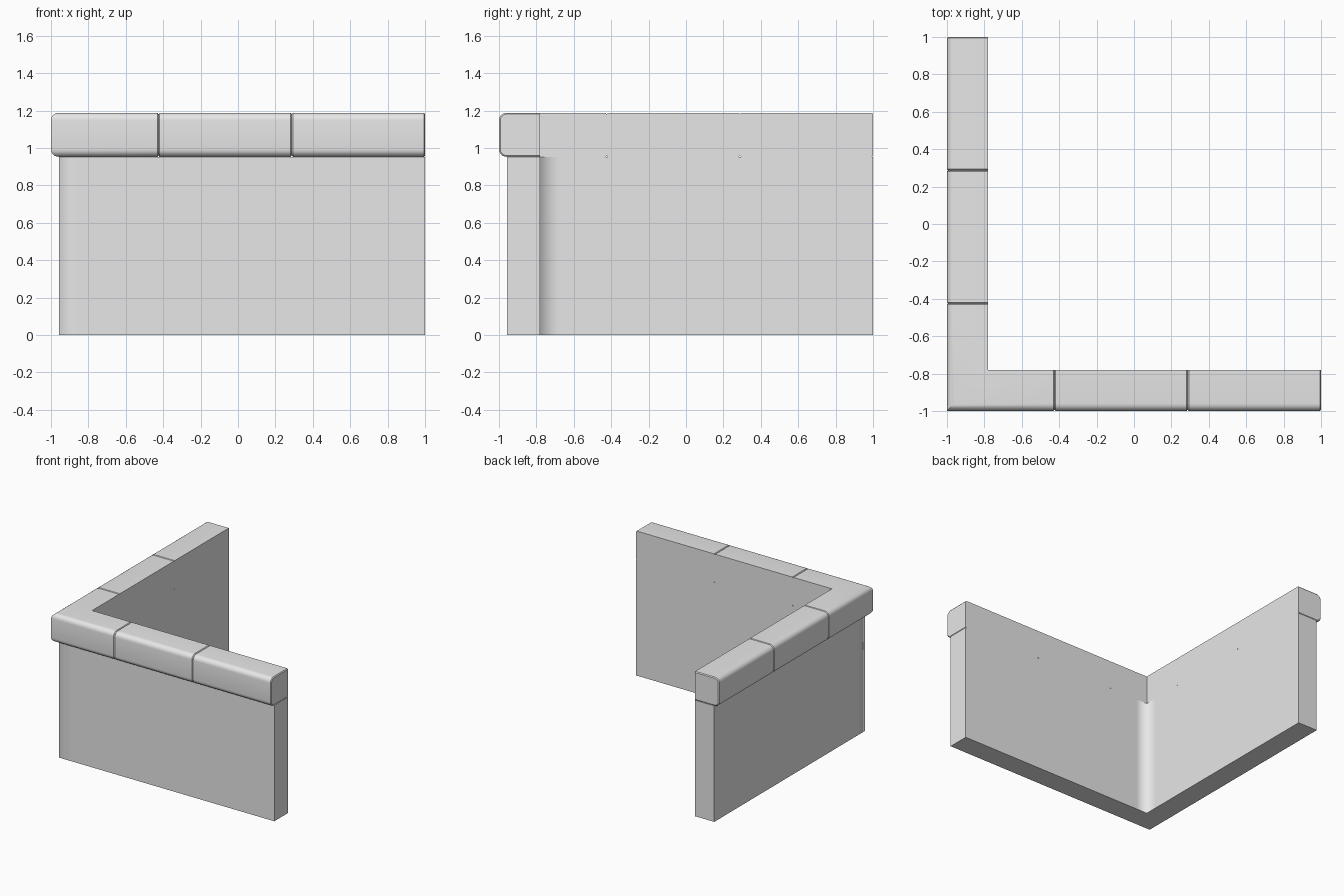
import bpy, bmesh, math
from mathutils import Vector

cube = bpy.data.objects.get("Cube")
if cube:
    bpy.data.objects.remove(cube, do_unlink=True)

stone = bpy.data.materials.new("grey_stone")
stone.use_nodes = True
GREY = (0.8, 0.8, 0.8, 1)
stone.diffuse_color = GREY
stone.node_tree.nodes["Principled BSDF"].inputs["Base Color"].default_value = GREY

INNER = -0.78      # inside face of both arms
WALL_T = 0.177     # wall thickness
CAP_T = 0.22       # coping thickness
WALL_H, TOP = 0.953, 1.188
CHAMFER = 0.007


def on_back_arm(y, slant=0):
    return lambda u: (INNER - u, y - u * slant)


def on_front_arm(x, slant=0):
    return lambda u: (x - u * slant, INNER - u)


def corner(u):
    return (INNER - u, INNER - u)


def cap_profile(inset=0):
    """Section as (outward, height): flush inside, rounded outside."""
    r, out = 0.04 - inset, CAP_T - inset
    low, high = WALL_H + inset, TOP - inset
    pts = [(0, low)]
    for cz, start in ((low + r, -90), (high - r, 0)):
        for i in range(7):
            a = math.radians(start + i * 15)
            pts.append((out - r + r * math.cos(a), cz + r * math.sin(a)))
    return pts + [(0, high)]


def sweep(name, sections, soft_corner=False):
    """Skin a run of (station, profile) sections and close both ends."""
    bm = bmesh.new()
    rings = [[bm.verts.new((*station(u), z)) for u, z in profile]
             for station, profile in sections]
    for a, b in zip(rings, rings[1:]):
        n = len(a)
        for i in range(n):
            j = (i + 1) % n
            bm.faces.new((a[i], a[j], b[j], b[i]))
    bm.faces.new(rings[0])
    bm.faces.new(rings[-1])
    bmesh.ops.recalc_face_normals(bm, faces=bm.faces)
    for f in bm.faces:
        f.smooth = True
    for e in bm.edges:
        x, y, _ = e.verts[0].co
        span = e.verts[1].co - e.verts[0].co
        upright = abs(span.z) > 0.5 and abs(x - y) < 0.001
        if e.calc_face_angle(0) > math.radians(30):
            e.smooth = soft_corner and upright
    mesh = bpy.data.meshes.new(name)
    bm.to_mesh(mesh)
    bm.free()
    mesh.materials.append(stone)
    obj = bpy.data.objects.new(name, mesh)
    bpy.context.collection.objects.link(obj)
    return obj


# L-shaped wall, softly shaded where the arms meet
wall = [(0, 0), (WALL_T, 0), (WALL_T, WALL_H), (0, WALL_H)]
stations = (on_back_arm(1), on_back_arm(INNER + 0.1, 1), corner,
            on_front_arm(INNER + 0.1, 1), on_front_arm(1))
sweep("corner_wall", [(s, wall) for s in stations], soft_corner=True)

# Coping stones with chamfered joints
full, small = cap_profile(), cap_profile(CHAMFER)
joints = [-0.425, 0.287, 1.0]
B = 0.006
for label, arm in (("back", on_back_arm), ("front", on_front_arm)):
    for i, (start, end) in enumerate(zip(joints, joints[1:])):
        sweep(f"{label}_coping_{i + 1}",
              [(arm(start), small), (arm(start + B), full),
               (arm(end - B), full), (arm(end), small)])

# Mitred coping stone at the corner
j = joints[0]
sweep("corner_coping",
      [(on_back_arm(j), small), (on_back_arm(j - B), full), (corner, full),
       (on_front_arm(j - B), full), (on_front_arm(j), small)])
